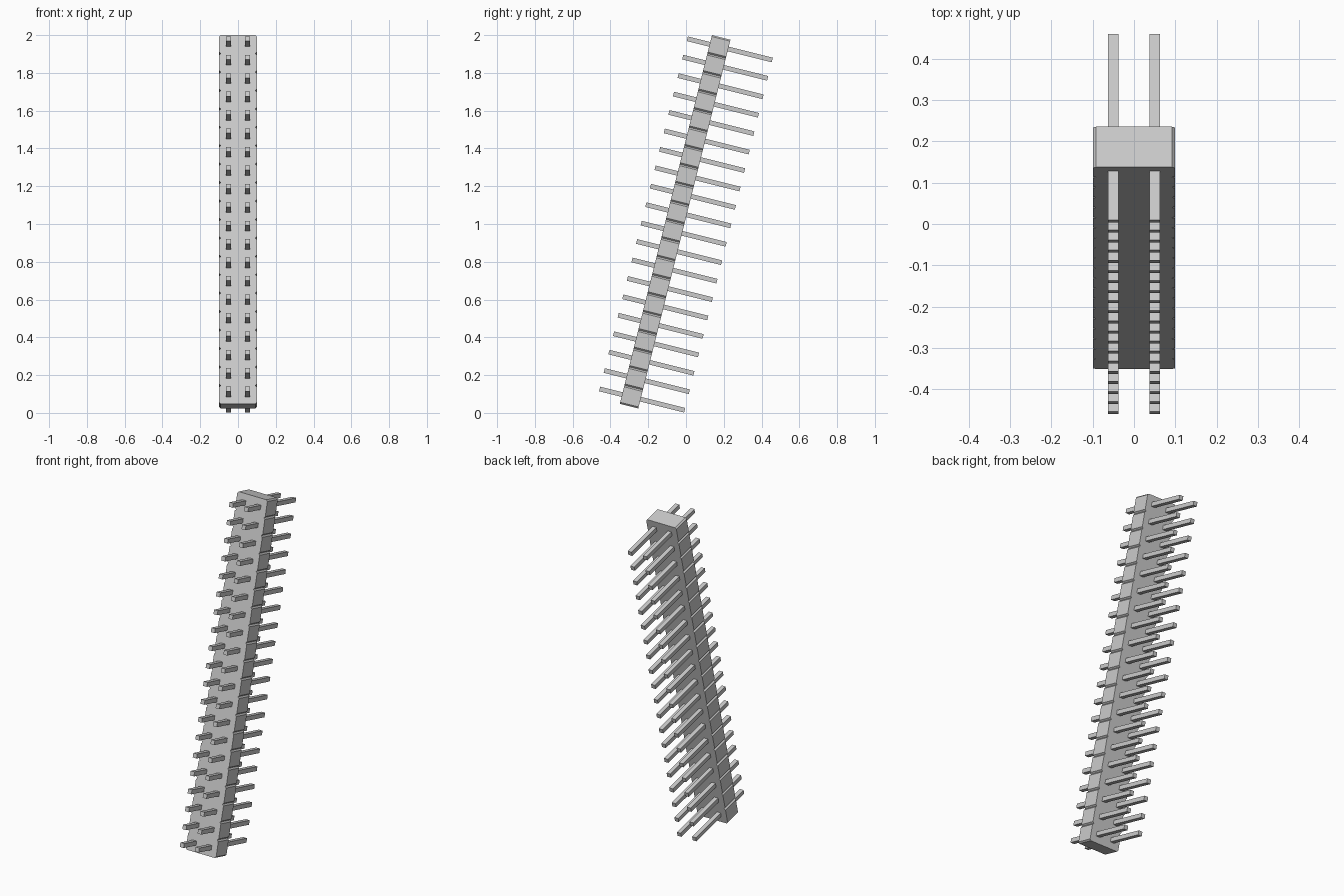
import bpy, bmesh, math
from mathutils import Matrix

if "Cube" in bpy.data.objects:
    bpy.data.objects.remove(bpy.data.objects["Cube"])

ROWS = 20
PITCH = 0.1006          # spacing between pin rows
HALF_W = 0.0995         # half width of the housing
CHAMFER = 0.008
FRONT, BACK = -0.110, -0.009
PIN_W, PIN_HALF = 0.025, 0.232
TILT = Matrix.Translation((0, 0, 0.9975)) @ Matrix.Rotation(math.radians(-14.04), 4, 'X')

grey = bpy.data.materials.new("light_grey")
grey.diffuse_color = (0.6, 0.6, 0.6, 1)
grey.use_nodes = True
grey.node_tree.nodes["Principled BSDF"].inputs["Base Color"].default_value = grey.diffuse_color


def finish(bm, name):
    bmesh.ops.recalc_face_normals(bm, faces=bm.faces)
    bm.transform(TILT)
    mesh = bpy.data.meshes.new(name)
    bm.to_mesh(mesh)
    bm.free()
    mesh.materials.append(grey)
    obj = bpy.data.objects.new(name, mesh)
    bpy.context.collection.objects.link(obj)


# housing: notched outline pushed from front to back
side = [(HALF_W - CHAMFER, -ROWS * PITCH / 2)]
for i in range(ROWS):
    low = (i - ROWS / 2) * PITCH
    high = low + PITCH
    side += [(HALF_W, low + CHAMFER), (HALF_W, high - CHAMFER), (HALF_W - CHAMFER, high)]
outline = side + [(-x, z) for x, z in reversed(side)]
bm = bmesh.new()
face = bm.faces.new([bm.verts.new((x, FRONT, z)) for x, z in outline])
ext = bmesh.ops.extrude_face_region(bm, geom=[face], use_keep_orig=True)
moved = [g for g in ext["geom"] if isinstance(g, bmesh.types.BMVert)]
bmesh.ops.translate(bm, vec=(0, BACK - FRONT, 0), verts=moved)
finish(bm, "housing")

# two columns of square pins
bm = bmesh.new()
for i in range(ROWS):
    for s in (-1, 1):
        place = Matrix.Translation((s * 0.05, 0, (i - (ROWS - 1) / 2) * PITCH))
        size = Matrix.Diagonal((PIN_W, 2 * PIN_HALF, PIN_W, 1))
        bmesh.ops.create_cube(bm, size=1, matrix=place @ size)
finish(bm, "pins")
